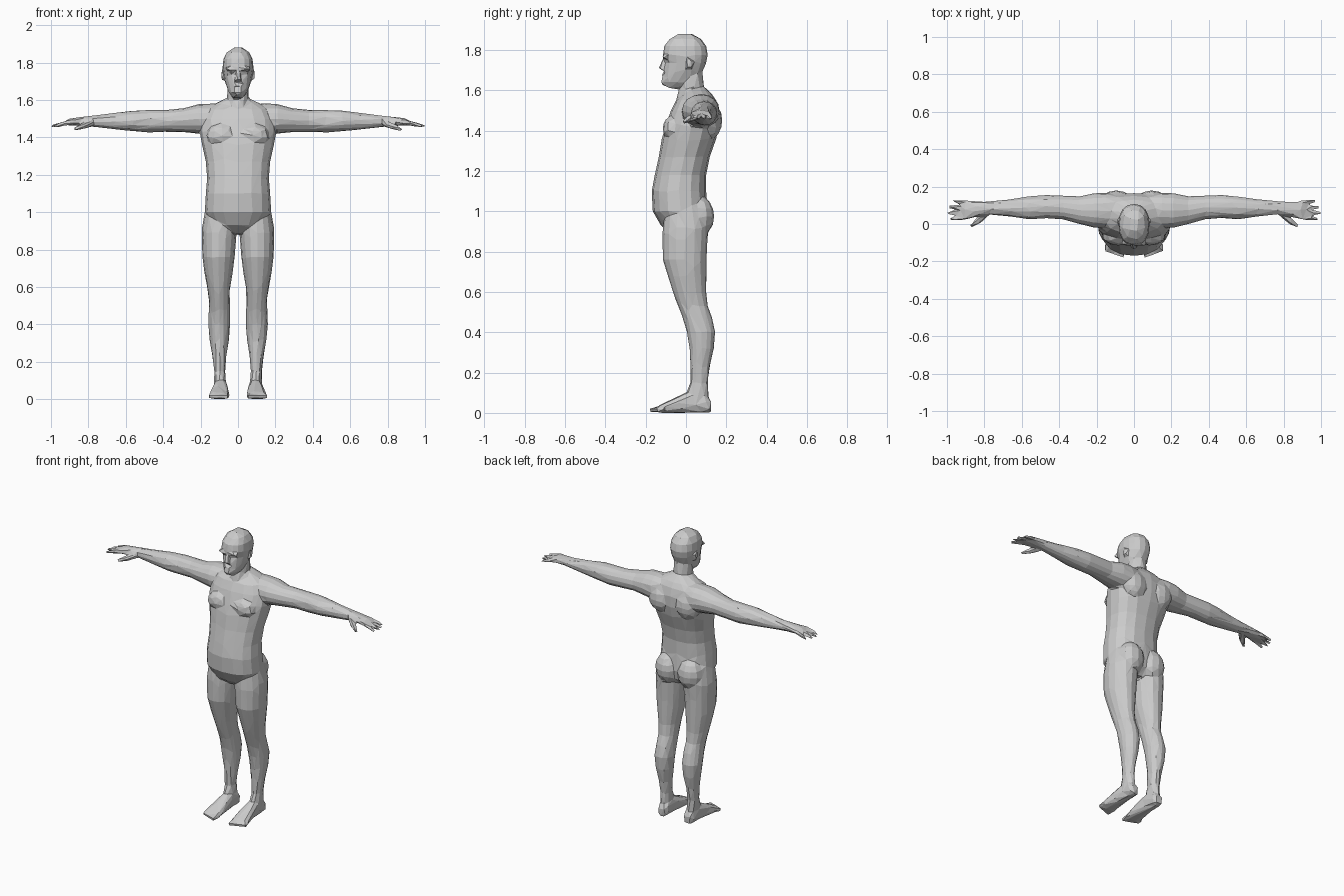
import bpy
import bmesh
import math
from mathutils import Matrix, Vector

default_cube = bpy.data.objects.get("Cube")
if default_cube:
    bpy.data.objects.remove(default_cube, do_unlink=True)

SIDES = (1, -1)
bm = bmesh.new()


def loft(axis, rings, side=1, power=2.3, count=16):
    """Skin rings (position, u min, u max, v min, v max) along an axis."""
    loops = []
    for pos, u0, u1, v0, v1 in rings:
        loop = []
        for i in range(count):
            a = math.tau * i / count
            c, s = math.cos(a), math.sin(a)
            u = math.copysign(abs(c) ** (2 / power), c)
            v = math.copysign(abs(s) ** (2 / power), s)
            point = [(u0 + u1 + (u1 - u0) * u) / 2, (v0 + v1 + (v1 - v0) * v) / 2]
            point.insert(axis, pos)
            point[0] *= side
            loop.append(bm.verts.new(point))
        loops.append(loop)
    for low, high in zip(loops, loops[1:]):
        for i in range(count):
            j = (i + 1) % count
            bm.faces.new((low[i], low[j], high[j], high[i]))
    bm.faces.new(loops[0])
    bm.faces.new(loops[-1])


def bulge(centre, radii, side=1):
    """Add an ellipsoid muscle or feature."""
    x, y, z = centre
    place = Matrix.Translation((x * side, y, z)) @ Matrix.Diagonal((*radii, 1))
    bmesh.ops.create_uvsphere(bm, u_segments=12, v_segments=8, radius=1, matrix=place)


def digit(start, end, thick, thin, side=1):
    """Add a tapered finger or toe."""
    a, b = Vector(start), Vector(end)
    a.x *= side
    b.x *= side
    turn = (b - a).to_track_quat("Z", "Y").to_matrix().to_4x4()
    bmesh.ops.create_cone(bm, cap_ends=True, segments=8, radius1=thick, radius2=thin,
                          depth=(b - a).length,
                          matrix=Matrix.Translation((a + b) / 2) @ turn)


def symmetric(rings):
    return [(z, -half, half, front, back) for z, half, front, back in rings]


# Torso: crotch to collar
loft(2, symmetric([
    (.885, .05, -.07, .06), (.93, .14, -.125, .10), (1.0, .178, -.165, .11),
    (1.1, .172, -.17, .10), (1.18, .165, -.155, .10), (1.27, .172, -.135, .118),
    (1.36, .192, -.12, .15), (1.43, .205, -.10, .165), (1.5, .195, -.075, .165),
    (1.55, .17, -.05, .15), (1.58, .12, -.02, .13), (1.61, .06, -.015, .10)]))

# Neck and head
loft(2, symmetric([
    (1.5, .085, -.05, .13), (1.57, .065, -.045, .11), (1.62, .057, -.03, .088),
    (1.7, .055, -.03, .08)]), power=2)
loft(2, symmetric([
    (1.612, .028, -.10, -.02), (1.64, .05, -.115, .03), (1.69, .068, -.11, .08),
    (1.735, .077, -.102, .10), (1.775, .083, -.115, .108), (1.82, .078, -.108, .10),
    (1.855, .06, -.08, .075), (1.88, .025, -.04, .035)]))
digit((0, -.105, 1.765), (0, -.118, 1.70), .008, .02)
bulge((0, -.105, 1.645), (.03, .02, .022))
bulge((0, -.108, 1.675), (.028, .014, .009))

for side in SIDES:
    # Brow, ear, chest, shoulder blade and buttock
    bulge((.035, -.102, 1.765), (.035, .016, .012), side)
    bulge((.08, .015, 1.735), (.01, .02, .032), side)
    bulge((.085, -.065, 1.41), (.085, .05, .062), side)
    bulge((.095, .12, 1.45), (.085, .06, .09), side)
    bulge((.08, .065, .975), (.085, .075, .10), side)

    # Arm: shoulder to palm
    loft(0, [
        (.08, .02, .15, 1.47, 1.575), (.15, -.02, .168, 1.41, 1.582),
        (.21, -.02, .165, 1.42, 1.578), (.29, .0, .148, 1.428, 1.556),
        (.38, .025, .152, 1.43, 1.547), (.47, .03, .155, 1.426, 1.547),
        (.56, .025, .148, 1.433, 1.543), (.66, .04, .132, 1.443, 1.53),
        (.77, .05, .122, 1.455, 1.517), (.82, .045, .12, 1.46, 1.512),
        (.87, .03, .123, 1.462, 1.505), (.91, .028, .122, 1.465, 1.497)], side, 2.1)

    # Four fingers and a thumb
    for i, tip in enumerate((.97, .99, 1.0, .985)):
        y = .112 - i * .025
        digit((.89, y, 1.483), (tip, y + .012 - i * .008, 1.46), .015, .008, side)
    digit((.79, .06, 1.475), (.835, .015, 1.458), .02, .017, side)
    digit((.83, .018, 1.46), (.875, -.012, 1.442), .017, .009, side)

    # Leg: hip to ankle
    loft(2, [
        (1.02, .04, .172, -.10, .09), (.92, .008, .192, -.115, .112),
        (.86, .01, .194, -.117, .106), (.76, .018, .19, -.115, .102),
        (.68, .028, .18, -.09, .101), (.6, .042, .165, -.065, .10),
        (.53, .045, .155, -.04, .108), (.47, .043, .156, -.015, .13),
        (.4, .042, .16, .005, .145), (.32, .048, .152, .018, .138),
        (.23, .062, .137, .022, .118), (.15, .068, .128, .022, .108),
        (.09, .064, .128, .0, .112), (.03, .06, .128, .0, .118)], side, 2.1)

    # Foot and toes
    loft(1, [
        (.125, .07, .118, .005, .06), (.10, .06, .128, 0, .09),
        (.04, .058, .13, 0, .112), (-.02, .052, .137, 0, .092),
        (-.08, .047, .148, 0, .062), (-.125, .048, .153, 0, .042),
        (-.14, .055, .148, .004, .032)], side, 2.5)
    for i in range(5):
        x = .062 + i * .021
        digit((x, -.115, .02), (x, -.178 + i * .008, .013), .018 - i * .001, .011, side)

bmesh.ops.recalc_face_normals(bm, faces=bm.faces)
mesh = bpy.data.meshes.new("body")
bm.to_mesh(mesh)
bm.free()
body = bpy.data.objects.new("body", mesh)
bpy.context.collection.objects.link(body)

# One plain grey for the whole figure
grey = bpy.data.materials.new("light grey")
grey.use_nodes = True
grey.diffuse_color = (.6, .6, .6, 1)
shader = next(n for n in grey.node_tree.nodes if n.type == "BSDF_PRINCIPLED")
shader.inputs["Base Color"].default_value = (.6, .6, .6, 1)
mesh.materials.append(grey)

# Fuse the parts into one skin, then facet it
bpy.context.view_layer.objects.active = body
body.select_set(True)
fuse = body.modifiers.new("fuse", "REMESH")
fuse.mode = "VOXEL"
fuse.voxel_size = .007
bpy.ops.object.modifier_apply(modifier=fuse.name)
blend = body.modifiers.new("blend", "SMOOTH")
blend.factor = .5
blend.iterations = 3
bpy.ops.object.modifier_apply(modifier=blend.name)
facet = body.modifiers.new("facet", "DECIMATE")
facet.ratio = 1900 / (2 * max(len(body.data.polygons), 1000))
facet.use_collapse_triangulate = True
bpy.ops.object.modifier_apply(modifier=facet.name)
body.data.polygons.foreach_set("use_smooth", [False] * len(body.data.polygons))

# Stand the figure on the ground
lowest = min(v.co.z for v in body.data.vertices)
body.data.transform(Matrix.Translation((0, 0, -lowest)))
body.data.update()
